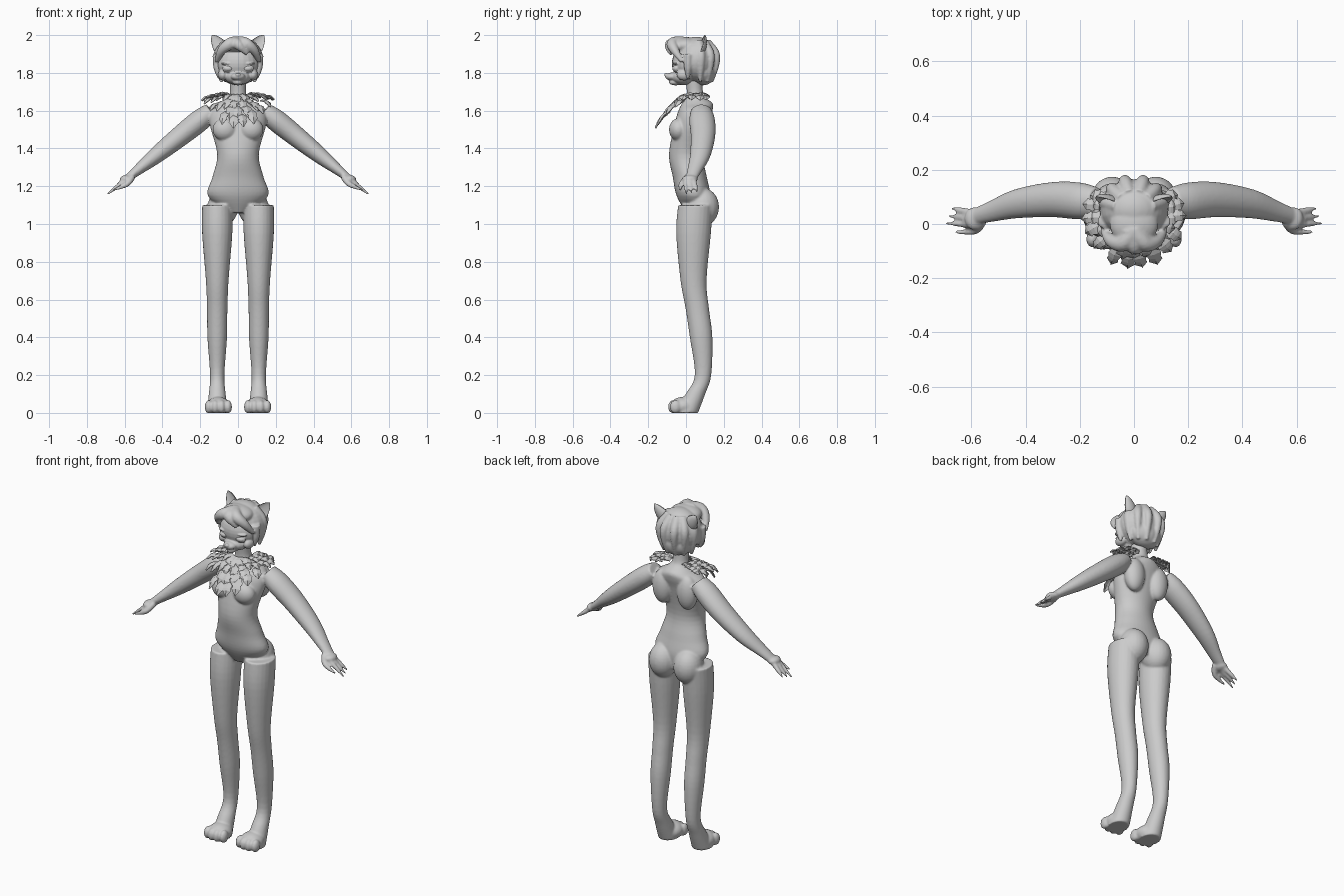
import bpy, bmesh, math, random
from mathutils import Vector, Matrix

random.seed(4)
cube = bpy.data.objects.get("Cube")
if cube:
    bpy.data.objects.remove(cube)

GREY = (0.6, 0.6, 0.6, 1)
clay = bpy.data.materials.new("plain grey")
clay.use_nodes = True
clay.diffuse_color = GREY
clay.node_tree.nodes["Principled BSDF"].inputs["Base Color"].default_value = GREY


def spline(rows, steps=5):
    """Catmull-Rom interpolation of rows of numbers."""
    result = []
    for i in range(len(rows) - 1):
        before, after = rows[max(i - 1, 0)], rows[min(i + 2, len(rows) - 1)]
        for k in range(steps):
            t = k / steps
            result.append([b + t * (c - a + t * (2 * a - 5 * b + 4 * c - d + t * (3 * b - a - 3 * c + d))) / 2
                           for a, b, c, d in zip(before, rows[i], rows[i + 1], after)])
    return result + [list(rows[-1])]


def loft(bm, rows, side=1, upright=False, cup=False, sides=24):
    """Closed skin over rings given as (x, y, z, radius, depth radius)."""
    rows = spline(rows)
    points = [Vector((x * side, y, z)) for x, y, z, radius, depth in rows]
    rings = []
    for i, (point, row) in enumerate(zip(points, rows)):
        u, v = Vector((1, 0, 0)), Vector((0, 1, 0))
        if not upright:
            along = (points[min(i + 1, len(points) - 1)] - points[max(i - 1, 0)]).normalized()
            v = (v - along * v.dot(along)).normalized()
            u = v.cross(along)
        ring = []
        for k in range(sides):
            angle = math.tau * k / sides
            depth = math.sin(angle)
            if cup and depth < 0:
                depth /= -2
            ring.append(bm.verts.new(point + u * math.cos(angle) * row[3] + v * depth * row[4]))
        rings.append(ring)
    for lower, upper in zip(rings, rings[1:]):
        for k in range(sides):
            n = (k + 1) % sides
            bm.faces.new((lower[k], lower[n], upper[n], upper[k]))
    bm.faces.new(rings[0][::-1])
    bm.faces.new(rings[-1])


def taper(bm, path, radius, side=1):
    """Round strand that narrows towards its end."""
    last = len(path) - 1
    radii = [radius * (1 - 0.7 * (i / last) ** 2) for i in range(last + 1)]
    loft(bm, [(*point, r, r) for point, r in zip(path, radii)], side, sides=14)


def ball(bm, centre, radii, side=1):
    x, y, z = centre
    place = Matrix.Translation((x * side, y, z)) @ Matrix.Diagonal((*radii, 1))
    bmesh.ops.create_uvsphere(bm, u_segments=24, v_segments=16, radius=1, matrix=place)


def finish(bm, name, voxel=0, smoothing=0, flat=False):
    """Turn the collected parts into an object, blended if a voxel size is given."""
    bmesh.ops.recalc_face_normals(bm, faces=bm.faces[:])
    for face in bm.faces:
        face.smooth = not flat
    mesh = bpy.data.meshes.new(name)
    bm.to_mesh(mesh)
    bm.free()
    mesh.materials.append(clay)
    part = bpy.data.objects.new(name, mesh)
    bpy.context.collection.objects.link(part)
    if voxel:
        blend = part.modifiers.new("blend", 'REMESH')
        blend.mode, blend.voxel_size, blend.use_smooth_shade = 'VOXEL', voxel, True
        soften = part.modifiers.new("soften", 'SMOOTH')
        soften.iterations = smoothing
    return part


# Torso and neck: height, depth position, half width
bm = bmesh.new()
trunk = [(1.06, .06, .06), (1.15, .04, .16), (1.25, .02, .135), (1.37, 0, .11), (1.53, .03, .15),
         (1.6, .05, .14), (1.64, .06, .08), (1.68, .05, .045), (1.77, .04, .045)]
loft(bm, [(0, y, z, wide, min(wide, .09)) for z, y, wide in trunk], upright=True, sides=40)

# Leg: height, depth position, half width; arm: distance out, depth position, radius
leg = [(1.1, .05, .08), (.95, .04, .08), (.7, .04, .06), (.55, .06, .054), (.4, .08, .052),
       (.2, .09, .038), (.1, .05, .045), (0, 0, .056)]
arm = [(.14, .08, .045), (.2, .085, .058), (.3, .09, .055), (.43, .075, .044),
       (.53, .045, .028), (.63, .015, .013)]


def arm_point(x, y):
    """The arm slopes down in a straight line seen from the front."""
    return x, y, 1.71 - 0.8 * x


for side in (1, -1):
    # Chest, shoulder blade, buttock
    ball(bm, (.07, -.04, 1.5), (.065, .05, .06), side)
    ball(bm, (.08, .1, 1.53), (.06, .05, .1), side)
    ball(bm, (.08, .09, 1.09), (.08, .085, .1), side)
    # Leg, foot and four toes
    loft(bm, [(.11, y, z, wide, wide * 1.15) for z, y, wide in leg], side, upright=True)
    ball(bm, (.104, -.015, .035), (.065, .07, .05), side)
    for i in range(4):
        across = i - 1.5
        ball(bm, (.104 + across * .034, -.067 + across ** 2 * .005, .032), (.021, .03, .036), side)
    # Arm, palm, three fingers and thumb
    loft(bm, [(*arm_point(x, y), r, r + .01) for x, y, r in arm], side)
    ball(bm, arm_point(.59, .02), (.035, .042, .022), side)
    for i in (-1, 0, 1):
        taper(bm, [arm_point(.6, .02 + i * .022), arm_point(.64, .025 + i * .025),
                   arm_point(.685 - i * .01, .03 + i * .028)], .014, side)
    taper(bm, [(.56, .01, 1.25), (.59, -.025, 1.21), (.66, -.03, 1.18)], .018, side)
for vert in bm.verts:
    vert.co.z = max(vert.co.z, 0)
finish(bm, "body", .006, 5)

# Head: skull, jaw, muzzle, chin and nose
bm = bmesh.new()
ball(bm, (0, .025, 1.85), (.115, .1, .1))
ball(bm, (0, -.01, 1.78), (.07, .07, .045))
ball(bm, (0, -.07, 1.78), (.038, .04, .022))
ball(bm, (0, -.055, 1.75), (.027, .036, .016))
ball(bm, (0, -.105, 1.79), (.014, .011, .01))
for side in (1, -1):
    # Cheek, brow and eye rim
    ball(bm, (.08, -.01, 1.79), (.026, .04, .03), side)
    ball(bm, (.055, -.05, 1.85), (.035, .02, .008), side)
    ball(bm, (.052, -.052, 1.823), (.031, .016, .02), side)
finish(bm, "head", .004, 3)

bm = bmesh.new()
for side in (1, -1):
    ball(bm, (.052, -.056, 1.823), (.025, .016, .015), side)
finish(bm, "eyes")

# Hair: cap, nape and forelock
bm = bmesh.new()
ball(bm, (0, .055, 1.87), (.128, .11, .122))
ball(bm, (0, .09, 1.81), (.1, .07, .076))
ball(bm, (0, 0, 1.945), (.09, .08, .045))
taper(bm, [(-.02, -.02, 1.96), (0, -.085, 1.95), (.05, -.08, 1.9)], .034)
for side in (1, -1):
    # Fringe sweep and sideburn
    taper(bm, [(0, -.02, 1.96), (.04, -.07, 1.955), (.085, -.06, 1.92), (.115, -.02, 1.86)], .035, side)
    taper(bm, [(.11, .01, 1.9), (.11, .01, 1.83), (.1, .01, 1.77)], .025, side)
    # Strands rippling round the back
    for i in range(3):
        angle = .3 + i / 2
        x, y = math.sin(angle), math.cos(angle)
        taper(bm, [(x * r, .05 + y * r, z) for r, z in ((.06, 1.96), (.11, 1.9), (.11, 1.83), (.09, 1.75))],
              .026, side)
finish(bm, "hair", .006, 3)

# Cupped ears
root, tip = Vector((.078, .07, 1.915)), Vector((.137, .1, 2))
for side, name in ((1, "left_ear"), (-1, "right_ear")):
    bm = bmesh.new()
    steps = [0, .4, .8, 1]
    loft(bm, [(*root.lerp(tip, t), .04 - .037 * t ** 3, .03 - .027 * t ** 3) for t in steps], side, cup=True)
    finish(bm, name)


def collar(angle, t):
    """Point on the collar: t runs from the neck to the outer edge."""
    front = math.cos(angle)
    reach = .21 if front > 0 else .13
    inner = Vector((math.sin(angle) * .055, .045 - front * .055, 1.675))
    outer = Vector((math.sin(angle) * .195, .04 - front * reach, 1.66 - .155 * max(front, 0) ** 2))
    return inner.lerp(outer, t) + Vector((0, 0, .012 * math.sin(math.pi * t)))


def feather(bm, base, tip, width):
    """Ridged leaf with a ragged edge."""
    along = tip - base
    across = along.cross(Vector((0, 0, 1))).normalized()
    up = across.cross(along).normalized()
    rows = []
    for t, spread in ((0, .25), (.3, .5), (.5, .38), (.65, .45), (1, .02)):
        middle = base + along * t + up * .012 * math.sin(math.pi * t)
        rows.append([bm.verts.new(middle + across * width * spread * k - up * .006 * abs(k))
                     for k in (-1, 0, 1)])
    for lower, upper in zip(rows, rows[1:]):
        for k in (0, 1):
            bm.faces.new((lower[k], lower[k + 1], upper[k + 1], upper[k]))


# Feather collar in four overlapping rows
bm = bmesh.new()
for row in range(4):
    start, count = row / 5, 11 + row
    for i in range(count):
        angle = 2.2 * (2 * i / (count - 1) - 1) + random.uniform(-.07, .07)
        end = start + random.uniform(.36, .43)
        lift = Vector((0, 0, .012 - row * .004 + random.uniform(-.004, .004)))
        feather(bm, collar(angle, start) + lift, collar(angle + random.uniform(-.06, .06), end) + lift / 2,
                random.uniform(.045, .06))
feathers = finish(bm, "feather_collar", flat=True)
feathers.modifiers.new("thickness", 'SOLIDIFY').thickness = .004
